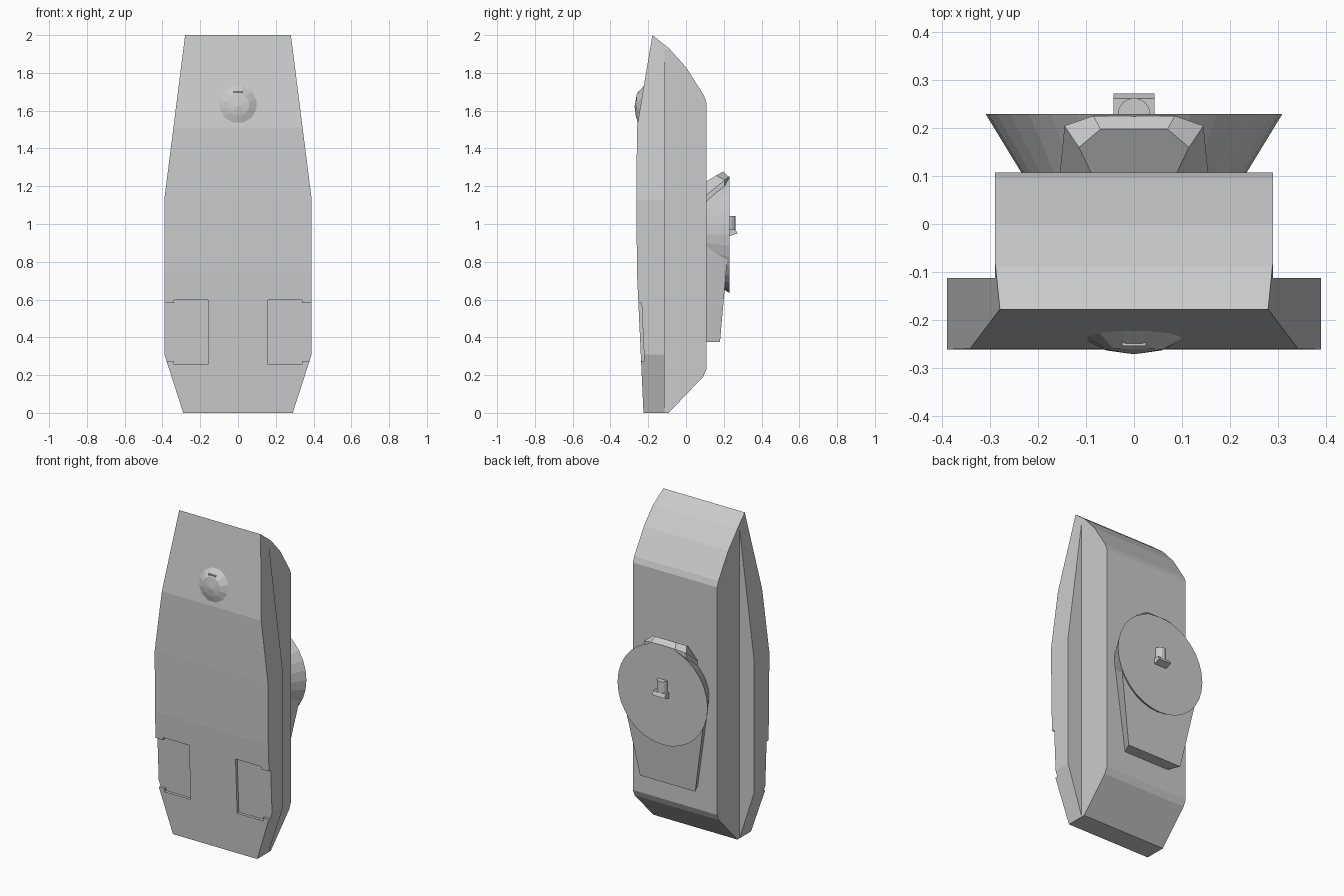
import bpy, bmesh
from math import cos, sin, pi, radians
from mathutils import Vector

if "Cube" in bpy.data.objects:
    bpy.data.objects.remove(bpy.data.objects["Cube"])


def finish(name, bm):
    bmesh.ops.recalc_face_normals(bm, faces=bm.faces)
    me = bpy.data.meshes.new(name)
    bm.to_mesh(me)
    bm.free()
    ob = bpy.data.objects.new(name, me)
    bpy.context.collection.objects.link(ob)
    return ob


def loft_bm(rings):
    """Closed solid through rings with equal point counts."""
    bm = bmesh.new()
    rows = [[bm.verts.new(p) for p in r] for r in rings]
    n = len(rows[0])
    for a, b in zip(rows, rows[1:]):
        for i in range(n):
            j = (i + 1) % n
            bm.faces.new((a[i], a[j], b[j], b[i]))
    bm.faces.new(rows[0])
    bm.faces.new(rows[-1])
    return bm


def loft(name, rings):
    return finish(name, loft_bm(rings))


def side_rings(profile, x0, x1):
    return [[(x, y, z) for y, z in profile] for x in (x0, x1)]


def cut(target, cutter):
    mod = target.modifiers.new("cut", 'BOOLEAN')
    mod.operation = 'DIFFERENCE'
    mod.solver = 'EXACT'
    mod.object = cutter
    bpy.context.view_layer.objects.active = target
    bpy.ops.object.modifier_apply(modifier=mod.name)
    bpy.data.objects.remove(cutter)


def mirrored(half):
    return half + [(-x, y, z) for x, y, z in reversed(half)]


# hull: side profile extruded, then trimmed to the front outline
hull_profile = [(-.225, 0), (-.092, 0), (.09, .19), (.108, .23), (.108, 1.645),
                (.095, 1.68), (0, 1.83), (-.09, 1.93), (-.178, 2),
                (-.26, 1.51), (-.262, 1.13), (-.26, .75)]
bm = loft_bm(side_rings(hull_profile, -.39, .39))
for s in (-1, 1):
    for co, no in (((.28 * s, 0, 2), (.87 * s, 0, .11)),
                   ((.29 * s, 0, 0), (.31 * s, 0, -.10))):
        res = bmesh.ops.bisect_plane(bm, geom=bm.verts[:] + bm.edges[:] + bm.faces[:],
                                     dist=1e-5, plane_co=co,
                                     plane_no=Vector(no).normalized(), clear_outer=True)
        edges = [e for e in res['geom_cut'] if isinstance(e, bmesh.types.BMEdge)]
        bmesh.ops.holes_fill(bm, edges=[e for e in edges if e.is_boundary], sides=0)
hull = finish("hull", bm)

# stepped back corners and shallow front pockets
step = [(-.113, -1), (1, -1), (1, 3), (-.113, 3)]
pocket = [(.16, .255), (.34, .255), (.34, .275), (.5, .275),
          (.5, .582), (.34, .582), (.34, .598), (.16, .598)]
for s in (-1, 1):
    cut(hull, loft("step_cutter", side_rings(step, .29 * s, .6 * s)))
    cut(hull, loft("pocket_cutter", [
        [(x * s, -.4, z) for x, z in pocket],
        [(x * s, -.225 - z * .0467 + .017, z) for x, z in pocket]]))

# faceted dome on the upper front, its rim draped on the sloping face
bm = bmesh.new()


def dome_ring(r, depth):
    pts = []
    for i in range(12):
        a = (i + .5) * pi / 6
        z = 1.632 + r * sin(a)
        pts.append(bm.verts.new((r * cos(a), depth(z), z)))
    return pts


rim = dome_ring(.106, lambda z: -.257 + (z - 1.51) * .1673)
mid = dome_ring(.06, lambda z: -.263 + .05 * (z - 1.632))
tip = bm.verts.new((0, -.272, 1.623))
for i in range(12):
    j = (i + 1) % 12
    bm.faces.new((rim[i], rim[j], mid[j], mid[i]))
    bm.faces.new((mid[i], mid[j], tip))
finish("front_dome", bm)
loft("dome_ledge", side_rings([(-.255, 1.68), (-.235, 1.68), (-.235, 1.702), (-.255, 1.702)],
                              -.025, .025))

# round flared plate on the back
loft("back_disc", [[(r * cos(i * pi / 16), y, .945 + r * sin(i * pi / 16)) for i in range(32)]
                   for r, y in ((.235, .107), (.31, .23))])

# tapered mount below the disc
loft("back_mount", [mirrored([(-a, .105, z), (-b, y, z)])
                    for z, a, b, y in ((.375, .155, .19, .18), (.88, .225, .283, .224))])

# chamfered hood above the disc
hood = [(-.155, .105), (-.145, .205), (-.085, .226)]
loft("back_hood", [
    mirrored([(x, y, .95) for x, y in hood]),
    mirrored([(x, y, 1.15 + .83 * (y - .105)) for x, y in hood]),
    mirrored([(-.09, .108, 1.225), (-.115, .16, 1.257), (-.07, .198, 1.278)])])

# small latch on the disc: rounded post and wedge foot
loft("latch_post", [[(.034 * cos(i * pi / 8), .229 + .034 * sin(i * pi / 8), z)
                     for i in range(9)] for z in (.965, 1.042)])
loft("latch_foot", side_rings([(.228, .935), (.272, .95), (.262, .972), (.228, .972)],
                              -.043, .043))
